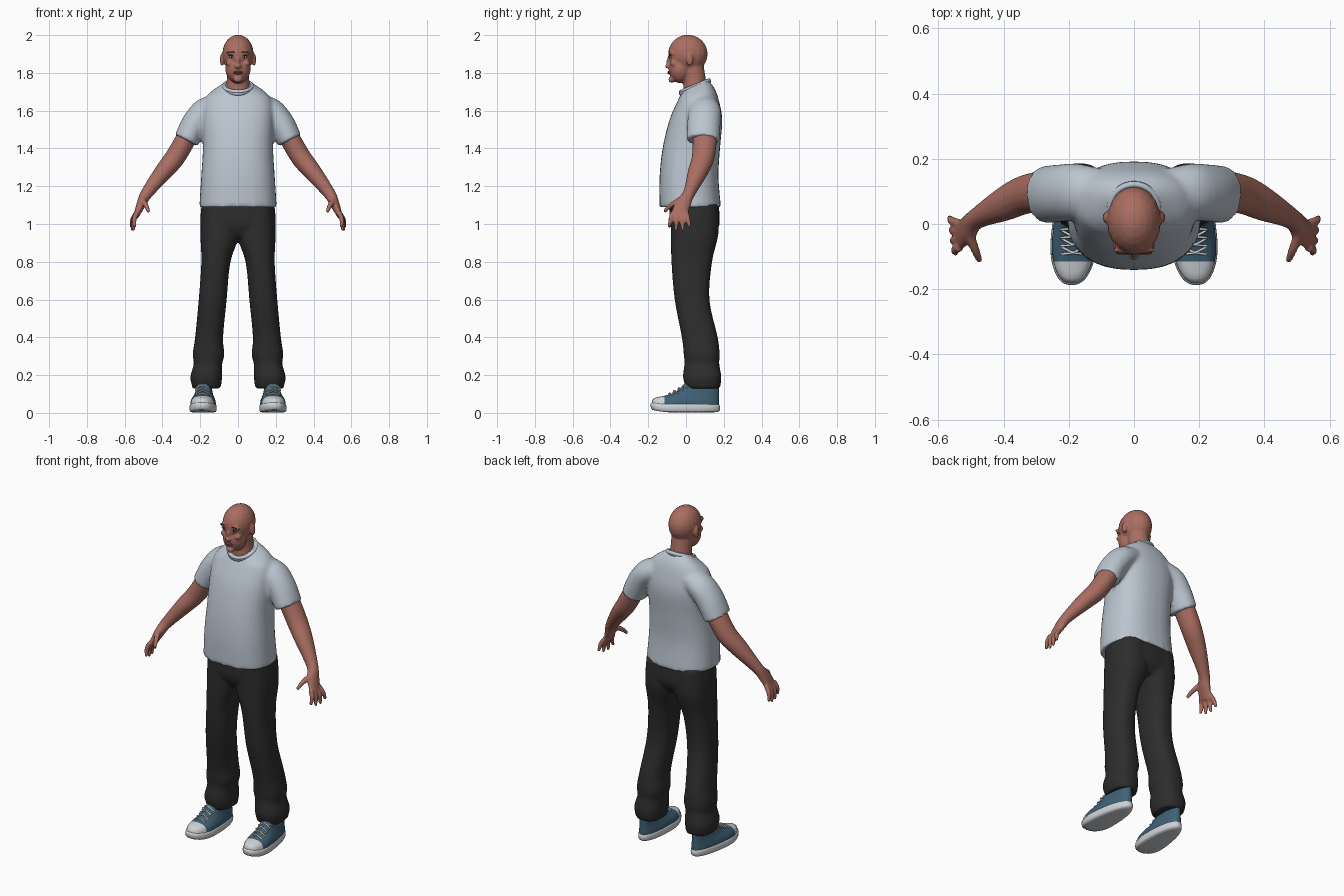
import bpy, bmesh, math
from mathutils import Vector, Matrix

cube = bpy.data.objects.get("Cube")
if cube:
    bpy.data.objects.remove(cube, do_unlink=True)


def material(name, red, green, blue):
    mat = bpy.data.materials.new(name)
    mat.use_nodes = True
    mat.diffuse_color = (red, green, blue, 1)
    shader = mat.node_tree.nodes["Principled BSDF"]
    shader.inputs["Base Color"].default_value = mat.diffuse_color
    return mat


skin = material("brown skin", red=.4, green=.155, blue=.12)
lip = material("lip", red=.27, green=.09, blue=.08)
cotton = material("pale grey cotton", red=.5, green=.56, blue=.63)
denim = material("black denim", red=.026, green=.026, blue=.026)
canvas = material("blue canvas", red=.05, green=.12, blue=.18)
rubber = material("white rubber", red=.62, green=.65, blue=.68)
eye_white = material("eye white", red=.6, green=.57, blue=.54)
dark = material("dark brown", red=.04, green=.02, blue=.02)


def level(z, half, front, back, x=0, tilt=0, power=2.4, sides=32):
    """Rounded horizontal ring, raised at the back by the tilt."""
    ring = []
    for i in range(sides):
        angle = math.tau * i / sides
        c, s = math.cos(angle), math.sin(angle)
        u = math.copysign(abs(c) ** (2 / power), c)
        v = math.copysign(abs(s) ** (2 / power), s)
        middle, depth = (front + back) / 2, (back - front) / 2
        ring.append(Vector((x + u * half, middle + v * depth, z + tilt * v)))
    return ring


def between(before, start, end, after, t):
    """Point on a smooth curve that passes through start and end."""
    bend_in, bend_out = (end - before) / 2, (after - start) / 2
    rise = t * t * (3 - 2 * t)
    return (start.lerp(end, rise) + bend_in * (t * (1 - t) ** 2)
            - bend_out * (t * t * (1 - t)))


def loft(bm, rings, steps=4):
    """Skin rings along a smooth curve and cap both ends."""
    last = len(rings) - 1
    fine = []
    for i in range(last):
        near = (rings[max(i - 1, 0)], rings[i], rings[i + 1], rings[min(i + 2, last)])
        for k in range(steps):
            fine.append([between(*points, k / steps) for points in zip(*near)])
    fine.append(rings[last])
    loops = [[bm.verts.new(p) for p in ring] for ring in fine]
    for a, b in zip(loops, loops[1:]):
        for i in range(len(a)):
            bm.faces.new((a[i - 1], a[i], b[i], b[i - 1]))
    bm.faces.new(loops[0])
    bm.faces.new(loops[-1])
    bmesh.ops.recalc_face_normals(bm, faces=bm.faces)


def joint(x, y, z, thick, wide=None):
    return Vector((x, y, z)), thick, wide or thick


def tube(bm, joints, sides=16):
    """Skin an oval limb through its joints; the wide way follows y."""
    points = [j[0] for j in joints]
    rings = []
    for i, (point, thick, wide) in enumerate(joints):
        along = (points[min(i + 1, len(points) - 1)] - points[max(i - 1, 0)]).normalized()
        across = Vector((0, 1, 0))
        across = (across - along * across.dot(along)).normalized()
        out = along.cross(across)
        angles = [math.tau * k / sides for k in range(sides)]
        rings.append([point + out * thick * math.cos(a) + across * wide * math.sin(a)
                      for a in angles])
    loft(bm, rings)


def ball(bm, center, radii, turn=0):
    place = Matrix.Translation(center) @ Matrix.Rotation(turn, 4, 'Y')
    bmesh.ops.create_uvsphere(bm, u_segments=20, v_segments=12, radius=1,
                              matrix=place @ Matrix.Diagonal((*radii, 1)))


def finish(name, bm, *materials, mirror=True, subdivide=0, voxel=0, soften=0, rule=None):
    mesh = bpy.data.meshes.new(name)
    for mat in materials:
        mesh.materials.append(mat)
    for face in bm.faces:
        face.smooth = True
        if rule:
            face.material_index = rule(face)
    bm.to_mesh(mesh)
    bm.free()
    part = bpy.data.objects.new(name, mesh)
    bpy.context.collection.objects.link(part)
    if mirror:
        part.modifiers.new("mirror", 'MIRROR').use_mirror_merge = False
    if subdivide:
        mod = part.modifiers.new("subdivide", 'SUBSURF')
        mod.levels = mod.render_levels = subdivide
    if voxel:
        mod = part.modifiers.new("fuse", 'REMESH')
        mod.mode, mod.voxel_size, mod.use_smooth_shade = 'VOXEL', voxel, True
    if soften:
        part.modifiers.new("soften", 'SMOOTH').iterations = soften


# Head: skull, jaw, chin, nose, brows, cheeks, ears and neck
bm = bmesh.new()
ball(bm, center=(0, .01, 1.9), radii=(.083, .105, .102))
ball(bm, center=(0, -.03, 1.825), radii=(.068, .062, .08))
ball(bm, center=(0, -.075, 1.765), radii=(.024, .018, .018))
ball(bm, center=(0, -.095, 1.835), radii=(.017, .017, .012))
ball(bm, center=(0, -.09, 1.86), radii=(.01, .013, .03))
for side in (-1, 1):
    ball(bm, center=(side * .035, -.08, 1.905), radii=(.028, .014, .01))
    ball(bm, center=(side * .045, -.065, 1.85), radii=(.02, .02, .016))
    ball(bm, center=(side * .086, .02, 1.87), radii=(.01, .018, .034))
tube(bm, [joint(x=0, y=.03, z=1.86, thick=.06),
          joint(x=0, y=.045, z=1.76, thick=.06),
          joint(x=0, y=.05, z=1.66, thick=.07)])
finish("head", bm, skin, mirror=False, voxel=.006, soften=3)

# Lips, eyes, irises, lashes and brows
bm = bmesh.new()
for height in (1.797, 1.805):
    ball(bm, center=(0, -.089, height), radii=(.024, .009, .005))
finish("lips", bm, lip, mirror=False)
bm = bmesh.new()
ball(bm, center=(.033, -.083, 1.884), radii=(.014, .006, .006))
finish("eyes", bm, eye_white)
bm = bmesh.new()
ball(bm, center=(.033, -.088, 1.884), radii=(.005, .003, .005))
ball(bm, center=(.034, -.084, 1.891), radii=(.016, .006, .003))
ball(bm, center=(.036, -.088, 1.91), radii=(.02, .006, .003))
finish("irises_and_brows", bm, dark)

# Arms and palms
bm = bmesh.new()
tube(bm, [joint(x=.2, y=.1, z=1.58, thick=.05, wide=.06),
          joint(x=.27, y=.1, z=1.46, thick=.054, wide=.064),
          joint(x=.335, y=.09, z=1.35, thick=.054, wide=.06),
          joint(x=.4, y=.06, z=1.27, thick=.047, wide=.052),
          joint(x=.485, y=.015, z=1.16, thick=.032),
          joint(x=.51, y=-.015, z=1.11, thick=.026, wide=.042),
          joint(x=.54, y=-.04, z=1.04, thick=.014, wide=.044)])
# Fingers fan out from the palm, outer ones shorter
for i in range(4):
    spread = i - 1.5
    reach = .09 - .008 * spread ** 2
    root = Vector((.535, -.035 - .024 * spread, 1.06))
    tip = root + Vector((.022 - .006 * spread, -.012 * spread, -reach))
    knuckle = root.lerp(tip, .5) + Vector((.008, 0, 0))
    tube(bm, [joint(*root, thick=.014), joint(*knuckle, thick=.013), joint(*tip, thick=.009)])
    ball(bm, center=tip, radii=[.009] * 3)
# Thumb
tube(bm, [joint(x=.505, y=-.035, z=1.125, thick=.016),
          joint(x=.485, y=-.085, z=1.095, thick=.013),
          joint(x=.473, y=-.115, z=1.065, thick=.009)])
finish("arms", bm, skin, voxel=.006, soften=4)

# Shirt: body with fused sleeves
bm = bmesh.new()
loft(bm, [level(z=1.09, half=.205, front=-.14, back=.185),
          level(z=1.25, half=.195, front=-.14, back=.172),
          level(z=1.4, half=.186, front=-.124, back=.18),
          level(z=1.55, half=.19, front=-.088, back=.192),
          level(z=1.65, half=.18, front=-.045, back=.175),
          level(z=1.7, half=.14, front=-.03, back=.15, tilt=.02),
          level(z=1.74, half=.07, front=-.015, back=.11, tilt=.03)])
tube(bm, [joint(x=.08, y=.1, z=1.635, thick=.06, wide=.065),
          joint(x=.17, y=.1, z=1.6, thick=.07, wide=.085),
          joint(x=.225, y=.095, z=1.535, thick=.072, wide=.088),
          joint(x=.274, y=.09, z=1.442, thick=.067, wide=.088)], sides=32)
finish("shirt", bm, cotton, voxel=.01, soften=5)

# Collar: a round band, tilted down at the front
bm = bmesh.new()
band = []
for k in range(9):
    angle = math.tau * k / 8
    radius = .074 + .011 * math.cos(angle)
    band.append(level(z=1.725 + .016 * math.sin(angle), half=radius,
                      front=.047 - radius, back=.047 + radius, tilt=.03, power=2))
loft(bm, band, steps=2)
finish("collar", bm, cotton, mirror=False)

# Trousers: hips, then legs with gathered hems
bm = bmesh.new()
loft(bm, [level(z=1.13, half=.19, front=-.085, back=.17),
          level(z=1, half=.199, front=-.086, back=.178),
          level(z=.93, half=.16, front=-.05, back=.14)])
loft(bm, [level(z=1.1, x=.09, half=.1, front=-.08, back=.17),
          level(z=.95, x=.095, half=.104, front=-.08, back=.172),
          level(z=.8, x=.117, half=.077, front=-.077, back=.138),
          level(z=.6, x=.134, half=.074, front=-.06, back=.124),
          level(z=.4, x=.153, half=.074, front=-.022, back=.168),
          level(z=.31, x=.156, half=.084, front=-.012, back=.178),
          level(z=.26, x=.159, half=.075, front=-.008, back=.176),
          level(z=.19, x=.168, half=.084, front=-.016, back=.187),
          level(z=.13, x=.166, half=.074, front=0, back=.18)])
finish("trousers", bm, denim, voxel=.01, soften=3)


def shape_shoe(bm):
    """Narrow the heel, lean the toe outward and lift its tip."""
    middle = .182
    for v in bm.verts:
        heel = max(0, min(1, (v.co.y + .08) * 4))
        v.co.x = middle + (v.co.x - middle) * (1 - .28 * heel) - .05 * v.co.y
        v.co.z += max(0, -.1 - v.co.y) ** 2 * 1.5


def shoe_level(z, half, front, back=.175):
    return level(z=z, x=.182, half=half, front=front, back=back)


# Rubber soles
bm = bmesh.new()
loft(bm, [shoe_level(z=0, half=.07, front=-.18),
          shoe_level(z=.01, half=.076, front=-.188, back=.181),
          shoe_level(z=.044, half=.076, front=-.19, back=.181),
          shoe_level(z=.05, half=.07, front=-.18)], steps=1)
shape_shoe(bm)
finish("soles", bm, rubber, subdivide=1)

# Canvas uppers with a cut line for the toe cap
TOE = -.115
bm = bmesh.new()
loft(bm, [shoe_level(z=.03, half=.071, front=-.182),
          shoe_level(z=.06, half=.07, front=-.178),
          shoe_level(z=.08, half=.063, front=-.15),
          shoe_level(z=.1, half=.055, front=-.08),
          shoe_level(z=.13, half=.049, front=-.03),
          shoe_level(z=.18, half=.046, front=.01)], steps=2)
bmesh.ops.bisect_plane(bm, geom=bm.verts[:] + bm.edges[:] + bm.faces[:],
                       plane_co=(0, TOE, 0), plane_no=(0, 1, 0))
shape_shoe(bm)
finish("shoe_uppers", bm, canvas, rubber,
       rule=lambda face: int(face.calc_center_median().y < TOE))

# Crossed laces climbing the tongue
bm = bmesh.new()
for i in range(4):
    y, z = -.088 + .025 * i, .1 + .014 * i
    for side in (-1, 1):
        tube(bm, [joint(x=.187 - side * .038, y=y + .02, z=z - .008, thick=.004),
                  joint(x=.187, y=y, z=z + .004, thick=.004),
                  joint(x=.187 + side * .038, y=y - .004, z=z - .014, thick=.004)], sides=8)
finish("laces", bm, rubber)
